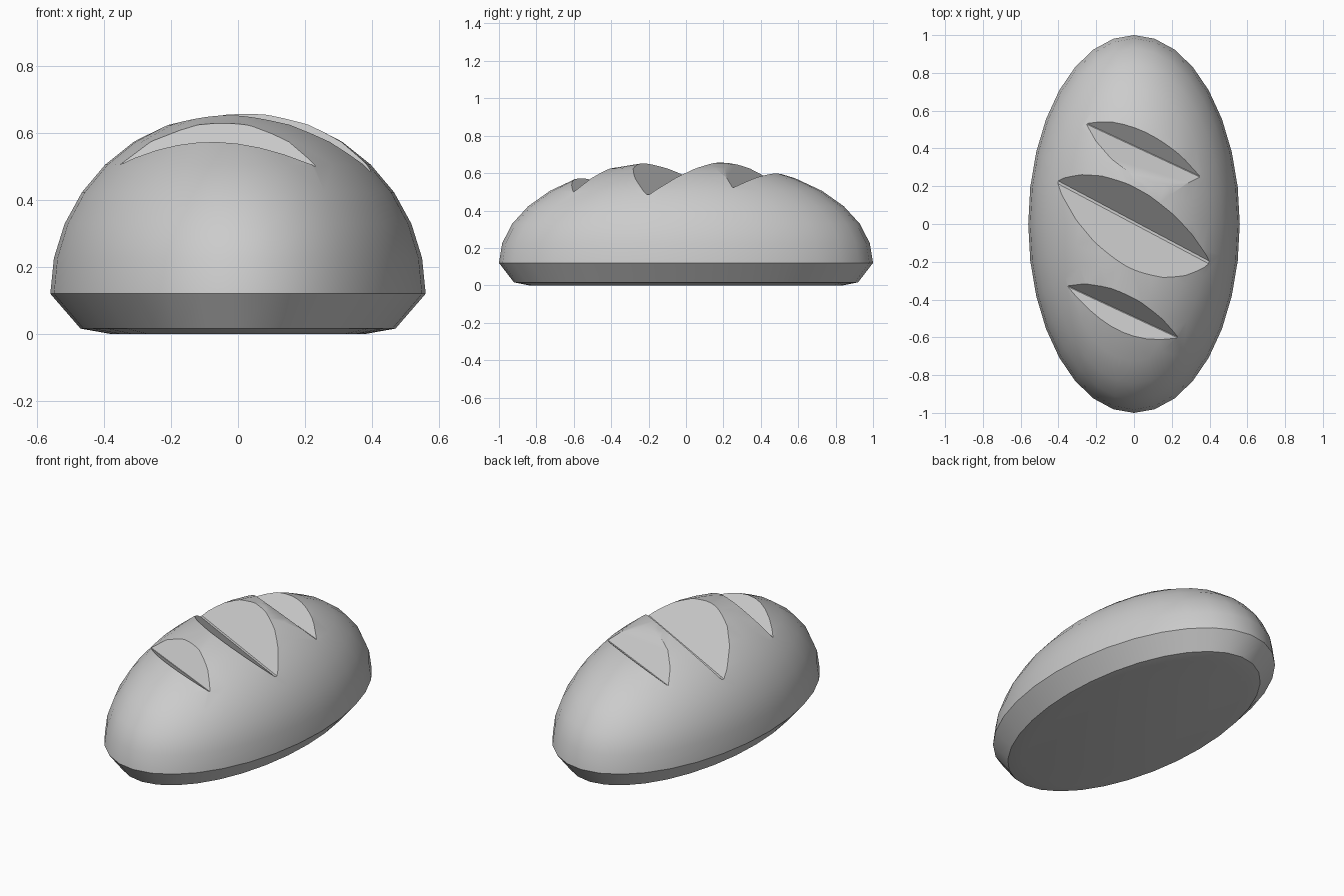
import bpy, bmesh, math
from mathutils import Vector

if "Cube" in bpy.data.objects:
    bpy.data.objects.remove(bpy.data.objects["Cube"], do_unlink=True)

crust = bpy.data.materials.new("crust grey")
crust.use_nodes = True
GREY = (0.6, 0.6, 0.6, 1)
crust.diffuse_color = GREY
crust.node_tree.nodes["Principled BSDF"].inputs["Base Color"].default_value = GREY

SEGMENTS, RINGS = 32, 8
HALF_X, HALF_Y, BELLY, DOME = 0.56, 1.0, 0.12, 0.545


def make_object(name, bm):
    bmesh.ops.recalc_face_normals(bm, faces=bm.faces[:])
    mesh = bpy.data.meshes.new(name)
    bm.to_mesh(mesh)
    bm.free()
    mesh.materials.append(crust)
    obj = bpy.data.objects.new(name, mesh)
    bpy.context.collection.objects.link(obj)
    return obj


# Loaf: stacked oval rings, with a tucked-in base and a domed top
levels = [(HALF_X - 0.18, HALF_Y - 0.16, 0.0), (HALF_X - 0.09, HALF_Y - 0.08, 0.016)]
for i in range(RINGS):
    a = math.pi / 2 * i / RINGS
    levels.append((HALF_X * math.cos(a), HALF_Y * math.cos(a) ** 0.92,
                   BELLY + DOME * math.sin(a)))

bm = bmesh.new()
rings = []
for rx, ry, z in levels:
    angles = [2 * math.pi * k / SEGMENTS for k in range(SEGMENTS)]
    rings.append([bm.verts.new((rx * math.cos(a), ry * math.sin(a), z)) for a in angles])
tip = bm.verts.new((0, 0, BELLY + DOME))
bm.faces.new(rings[0])
for k in range(SEGMENTS):
    n = (k + 1) % SEGMENTS
    for low, high in zip(rings, rings[1:]):
        bm.faces.new((low[k], low[n], high[n], high[k]))
    bm.faces.new((rings[-1][k], rings[-1][n], tip))
loaf = make_object("bread_loaf", bm)


# Slashes: V-shaped wedges along a straight line, cut out of the crust
def slash(name, start, end, back_wall, front_wall, floor):
    start, end = Vector(start), Vector(end)
    along = (end - start).normalized()
    side = Vector((-along.y, along.x, 0)).normalized()
    start, end = start - along * 0.15, end + along * 0.15
    up = Vector((0, 0, 1))
    section = [side * floor, side * (floor + 2 * back_wall[0]) + up * 2 * back_wall[1],
               -side * (floor + 2 * front_wall[0]) + up * 2 * front_wall[1], -side * floor]
    bm = bmesh.new()
    a = [bm.verts.new(start + p) for p in section]
    b = [bm.verts.new(end + p) for p in section]
    bm.faces.new(a)
    bm.faces.new(b)
    for i in range(4):
        j = (i + 1) % 4
        bm.faces.new((a[i], a[j], b[j], b[i]))
    cutter = make_object(name, bm)
    cutter.hide_render = True
    cut = loaf.modifiers.new(name, 'BOOLEAN')
    cut.operation = 'DIFFERENCE'
    cut.solver = 'EXACT'
    cut.object = cutter
    return cutter


cutters = [
    slash("back_slash", (-0.25, 0.53, 0.515), (0.35, 0.25, 0.523),
          (0.09, 0.08), (0.13, 0.124), 0.002),
    slash("middle_slash", (-0.41, 0.225, 0.475), (0.4, -0.205, 0.485),
          (0.155, 0.172), (0.21, 0.167), 0.007),
    slash("front_slash", (-0.35, -0.33, 0.506), (0.23, -0.6, 0.5),
          (0.085, 0.12), (0.096, 0.07), 0.002),
]

# Bake the cuts, then remove the wedges
bpy.ops.object.select_all(action='DESELECT')
loaf.select_set(True)
bpy.context.view_layer.objects.active = loaf
for cutter in cutters:
    bpy.ops.object.modifier_apply(modifier=cutter.name)
for cutter in cutters:
    bpy.data.objects.remove(cutter, do_unlink=True)
bpy.ops.object.shade_smooth_by_angle(angle=math.radians(35))
